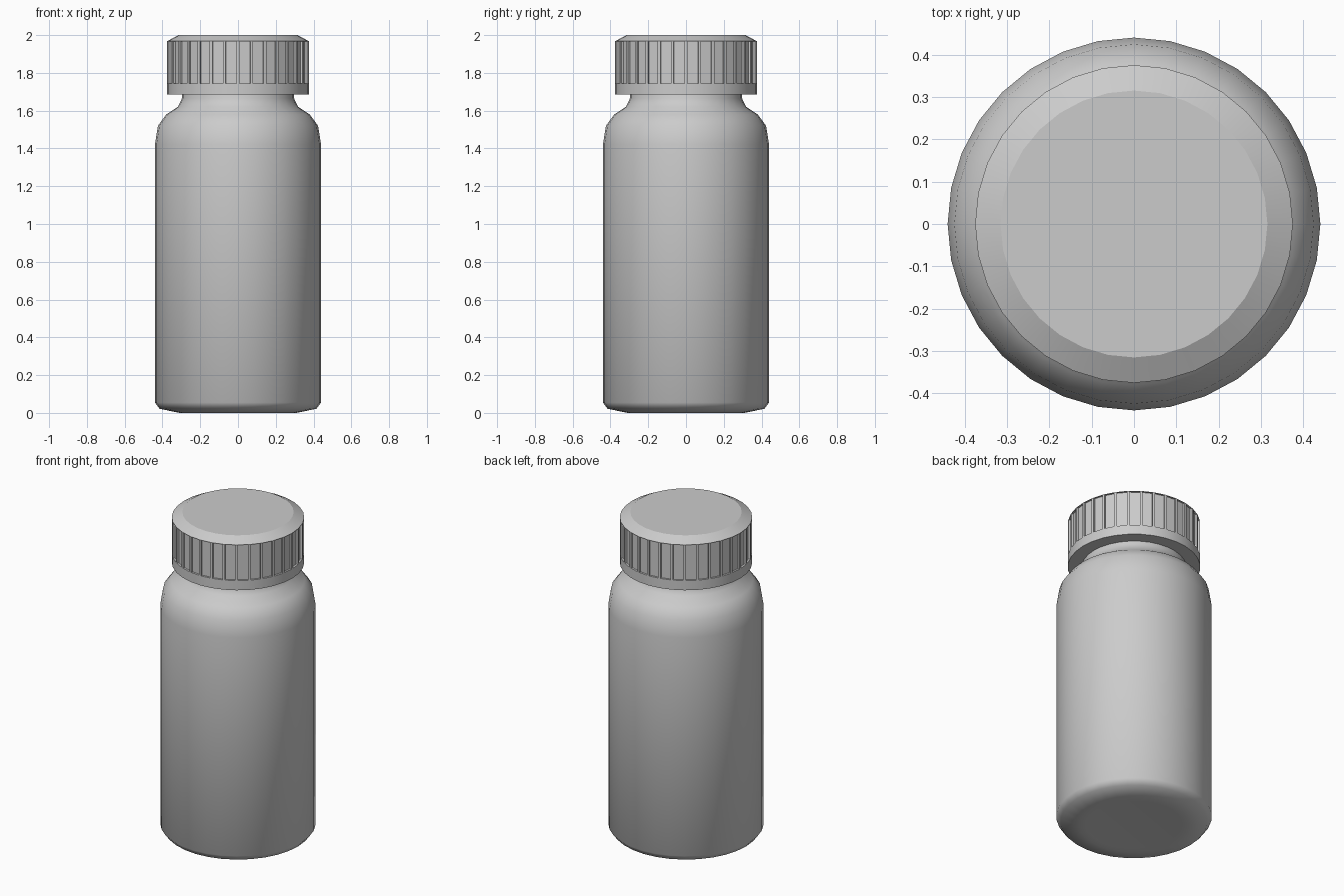
import bpy, bmesh, math

if "Cube" in bpy.data.objects:
    bpy.data.objects.remove(bpy.data.objects["Cube"])

SIDES = 32


def lathe(bm, profile, cap_start=True, cap_end=True):
    """Spin an (r, z) profile; returns one list of side faces per band."""
    rings = [[bm.verts.new((r * math.cos(2 * math.pi * i / SIDES),
                            r * math.sin(2 * math.pi * i / SIDES), z))
              for i in range(SIDES)] for r, z in profile]
    bands = []
    for a, b in zip(rings, rings[1:]):
        bands.append([bm.faces.new((a[i], a[(i + 1) % SIDES], b[(i + 1) % SIDES], b[i]))
                      for i in range(SIDES)])
    if cap_start:
        bm.faces.new(rings[0][::-1])
    if cap_end:
        bm.faces.new(rings[-1])
    bm.normal_update()
    return bands


def finish(bm, name, angle):
    mesh = bpy.data.meshes.new(name)
    bm.to_mesh(mesh)
    bm.free()
    obj = bpy.data.objects.new(name, mesh)
    bpy.context.collection.objects.link(obj)
    bpy.ops.object.select_all(action='DESELECT')
    obj.select_set(True)
    bpy.context.view_layer.objects.active = obj
    bpy.ops.object.shade_smooth_by_angle(angle=math.radians(angle))
    return obj


# bottle: rounded base, straight wall, soft shoulder, short neck
bm = bmesh.new()
lathe(bm, [(0.27, 0.003), (0.31, 0.0), (0.415, 0.022), (0.44, 0.055), (0.44, 1.42),
           (0.424, 1.52), (0.38, 1.58), (0.317, 1.622), (0.297, 1.665), (0.294, 1.75)])
finish(bm, "bottle", 60)

# screw cap: plain lower band, grip band, chamfered top
bm = bmesh.new()
bands = lathe(bm, [(0.29, 1.685), (0.375, 1.685), (0.375, 1.745),
                   (0.375, 1.968), (0.315, 2.0)], cap_start=False)

# recessed grip panels around the cap
for face in bands[2]:
    n = face.normal.copy()
    bmesh.ops.inset_individual(bm, faces=[face], thickness=0.011)
    for v in face.verts:
        v.co.z = 1.745 if v.co.z < 1.85 else 1.966
    rim = bmesh.ops.extrude_discrete_faces(bm, faces=[face])["faces"][0]
    bmesh.ops.translate(bm, verts=rim.verts[:], vec=-0.012 * n)
finish(bm, "screw_cap", 25)
